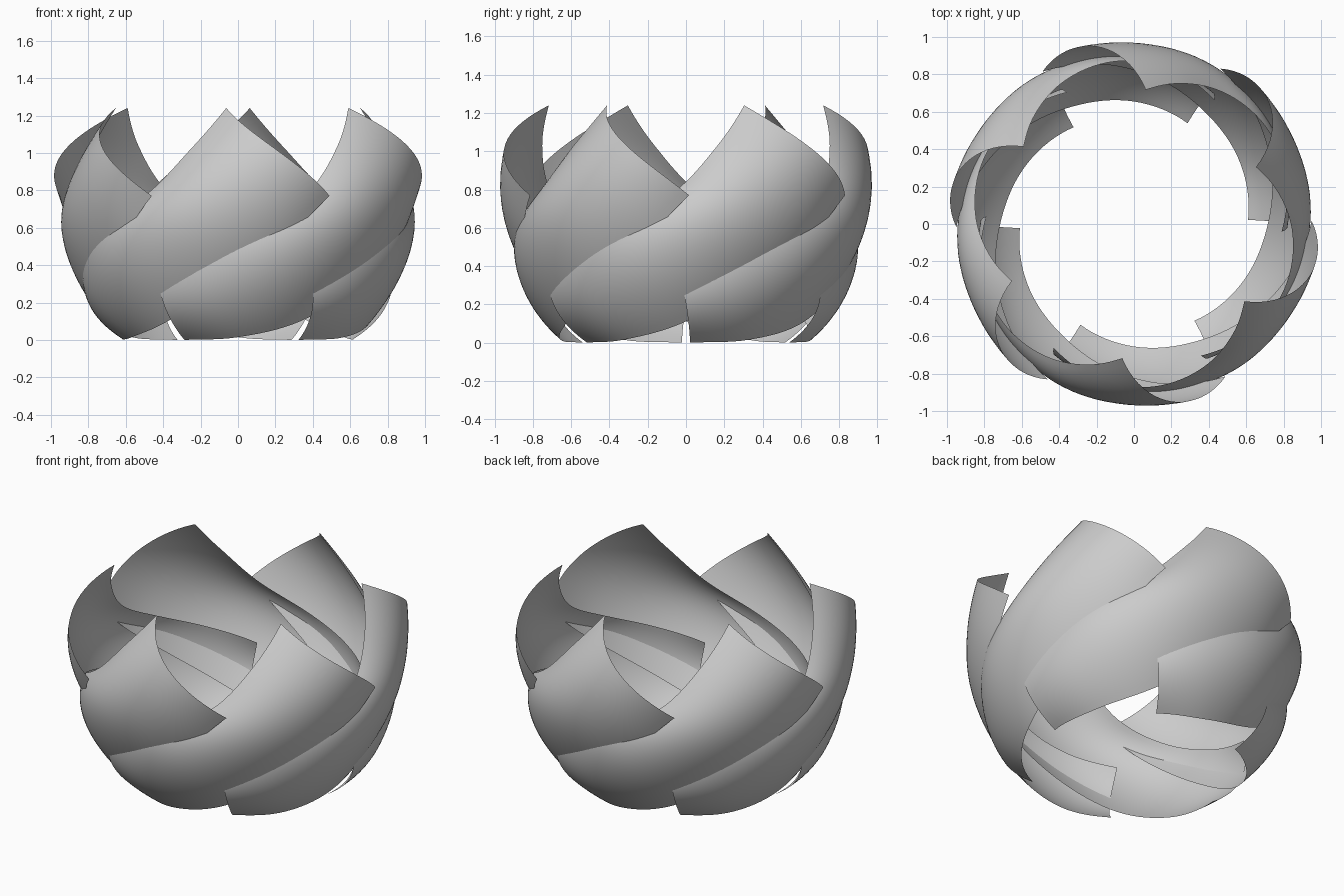
import bpy, math

if "Cube" in bpy.data.objects:
    bpy.data.objects.remove(bpy.data.objects["Cube"])

# One curved petal: (angle in degrees, radius, height) of its lower edge, middle and upper edge
SECTIONS = [
    ((-118, .61, .00), (-120, .80, .20), (-123, .79, .44)),
    ((-90, .655, .015), (-97, .84, .26), (-103, .85, .52)),
    ((-62, .71, .10), (-73, .90, .40), (-83, .875, .63)),
    ((-36, .80, .30), (-51, .95, .61), (-64, .85, .79)),
    ((-14, .89, .54), (-32, .965, .83), (-48, .79, 1.03)),
    ((1, .95, .77), (-18, .97, 1.02), (-35, .72, 1.24)),
]
LENGTH_STEPS, WIDTH_STEPS, PETALS = 40, 20, 6


def spline(a, b, c, d, t):
    return tuple(.5 * (2*q + (r-p)*t + (2*p-5*q+4*r-s)*t*t + (3*q-p-3*r+s)*t**3)
                 for p, q, r, s in zip(a, b, c, d))


def along(track, u):
    # Smooth position on one track, with the ends extended in a straight line
    pts = [SECTIONS[i][track] for i in range(len(SECTIONS))]
    first = tuple(2*a - b for a, b in zip(pts[0], pts[1]))
    last = tuple(2*a - b for a, b in zip(pts[-1], pts[-2]))
    pts = [first] + pts + [last]
    x = u * (len(SECTIONS) - 1)
    i = min(int(x), len(SECTIONS) - 2)
    return spline(*pts[i:i+4], x - i)


def petal_point(u, v):
    low, mid, top = (along(k, u) for k in range(3))
    w = ((1-v)*(1-2*v), 4*v*(1-v), v*(2*v-1))
    ang, r, z = (w[0]*a + w[1]*b + w[2]*c for a, b, c in zip(low, mid, top))
    a = math.radians(ang)
    return r*math.cos(a), r*math.sin(a), max(z, 0)


# Petal sheet
verts = [petal_point(i/LENGTH_STEPS, j/WIDTH_STEPS)
         for i in range(LENGTH_STEPS+1) for j in range(WIDTH_STEPS+1)]
n = WIDTH_STEPS + 1
faces = [(i*n+j, (i+1)*n+j, (i+1)*n+j+1, i*n+j+1)
         for i in range(LENGTH_STEPS) for j in range(WIDTH_STEPS)]
mesh = bpy.data.meshes.new("petal")
mesh.from_pydata(verts, [], faces)
mesh.shade_smooth()

# Six overlapping petals around the bowl
for k in range(PETALS):
    petal = bpy.data.objects.new(f"petal_{k+1}", mesh)
    petal.rotation_euler.z = math.radians(60 * k)
    bpy.context.collection.objects.link(petal)
